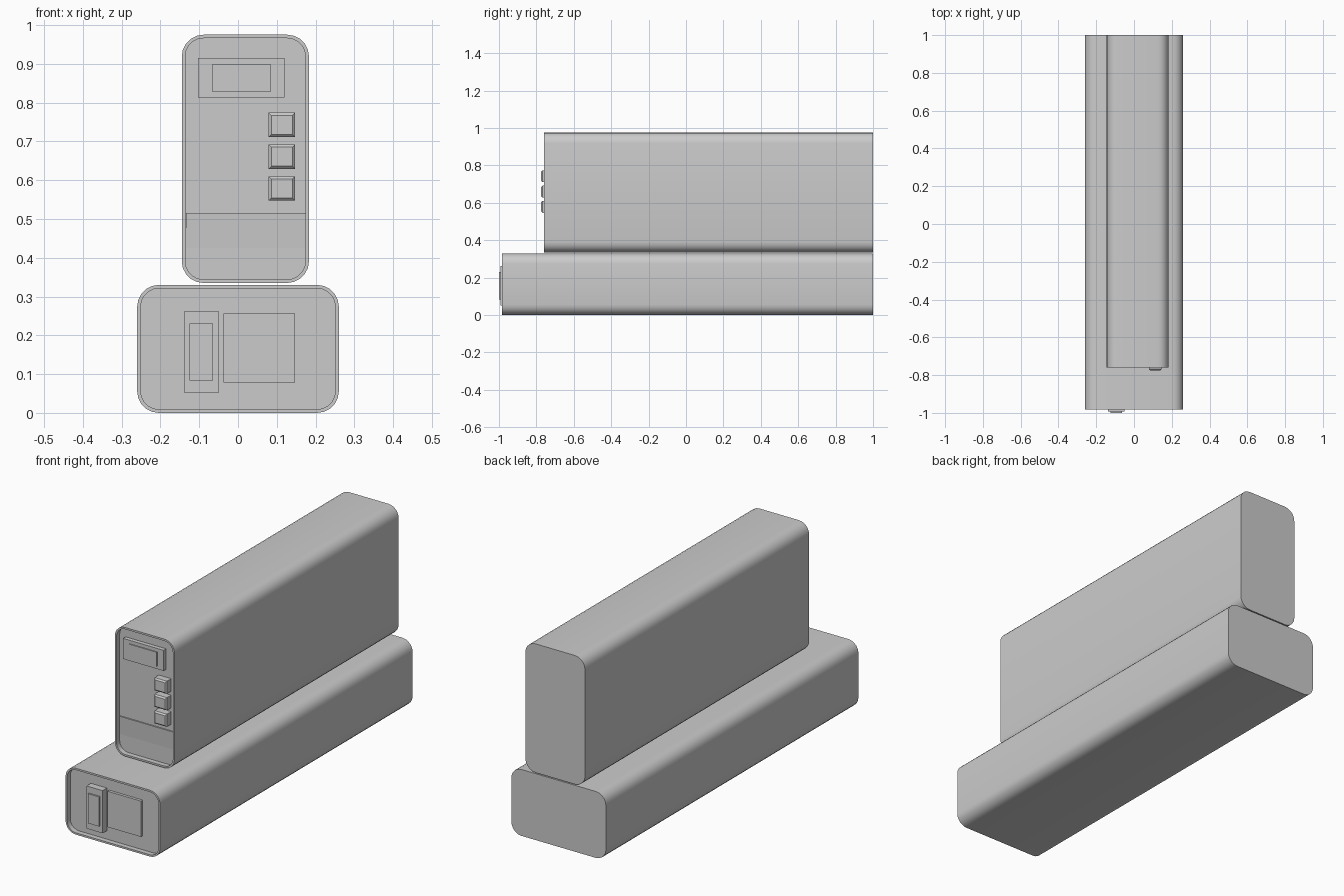
import bpy, bmesh, math

if "Cube" in bpy.data.objects:
    bpy.data.objects.remove(bpy.data.objects["Cube"])


def finish(name, bm):
    bmesh.ops.recalc_face_normals(bm, faces=bm.faces[:])
    me = bpy.data.meshes.new(name)
    bm.to_mesh(me)
    bm.free()
    ob = bpy.data.objects.new(name, me)
    bpy.context.collection.objects.link(ob)
    return ob


def rounded_rect(x0, x1, z0, z1, r, seg=5):
    pts = []
    for cx, cz, start in ((x1 - r, z1 - r, 0), (x0 + r, z1 - r, 90),
                          (x0 + r, z0 + r, 180), (x1 - r, z0 + r, 270)):
        for i in range(seg + 1):
            a = math.radians(start + 90 * i / seg)
            pts.append((cx + r * math.cos(a), cz + r * math.sin(a)))
    return pts


def casing(name, x0, x1, z0, z1, front, back, r=0.056, rim=0.009, depth=0.025):
    """Rounded box whose front face is recessed behind a thin rim."""
    bm = bmesh.new()
    outer = rounded_rect(x0, x1, z0, z1, r)
    inner = rounded_rect(x0 + rim, x1 - rim, z0 + rim, z1 - rim, r - rim)
    rings = [[bm.verts.new((x, y, z)) for x, z in prof]
             for prof, y in ((outer, back), (outer, front),
                             (inner, front), (inner, front + depth))]
    n = len(outer)
    for a, b in zip(rings, rings[1:]):
        for i in range(n):
            j = (i + 1) % n
            bm.faces.new((a[i], a[j], b[j], b[i]))
    bm.faces.new(rings[0])
    bm.faces.new(rings[-1])
    ob = finish(name, bm)
    bpy.ops.object.select_all(action='DESELECT')
    ob.select_set(True)
    bpy.context.view_layer.objects.active = ob
    bpy.ops.object.shade_smooth_by_angle(angle=math.radians(30))


def block(name, x0, x1, z0, z1, front, back, taper=0.0, chamfer=0.0):
    """Box on a front panel; taper slopes its lower front edge backwards."""
    bm = bmesh.new()
    bmesh.ops.create_cube(bm, size=1)
    for v in bm.verts:
        at_front, low = v.co.y < 0, v.co.z < 0
        v.co = (x0 if v.co.x < 0 else x1,
                front + (taper if low else 0) if at_front else back,
                z0 if low else z1)
    if chamfer:
        bm.normal_update()
        edges = [e for e in bm.edges if all(v.co.y < back - 1e-5 for v in e.verts)]
        bmesh.ops.bevel(bm, geom=edges, offset=chamfer, segments=1,
                        affect='EDGES', profile=0.5)
    return finish(name, bm)


# Lower horizontal unit
casing("lower_casing", -0.26, 0.26, 0.0, 0.33, -0.983, 1.0)
block("lower_switch_frame", -0.138, -0.05, 0.051, 0.263, -0.992, -0.955)
block("lower_switch", -0.125, -0.064, 0.084, 0.231, -1.0, -0.985)
block("lower_panel", -0.037, 0.147, 0.078, 0.256, -0.972, -0.955)

# Upper vertical unit
casing("upper_casing", -0.145, 0.183, 0.335, 0.975, -0.76, 1.0)
block("display_frame", -0.103, 0.12, 0.813, 0.915, -0.755, -0.732)
block("display_screen", -0.067, 0.085, 0.828, 0.898, -0.76, -0.75)
block("lower_flap", -0.134, 0.174, 0.425, 0.515, -0.741, -0.732, taper=0.005)

# Column of push buttons
for i in range(3):
    z = 0.547 + 0.082 * i
    block(f"push_button_{i + 1}", 0.079, 0.147, z, z + 0.063,
          -0.775, -0.732, chamfer=0.007)
